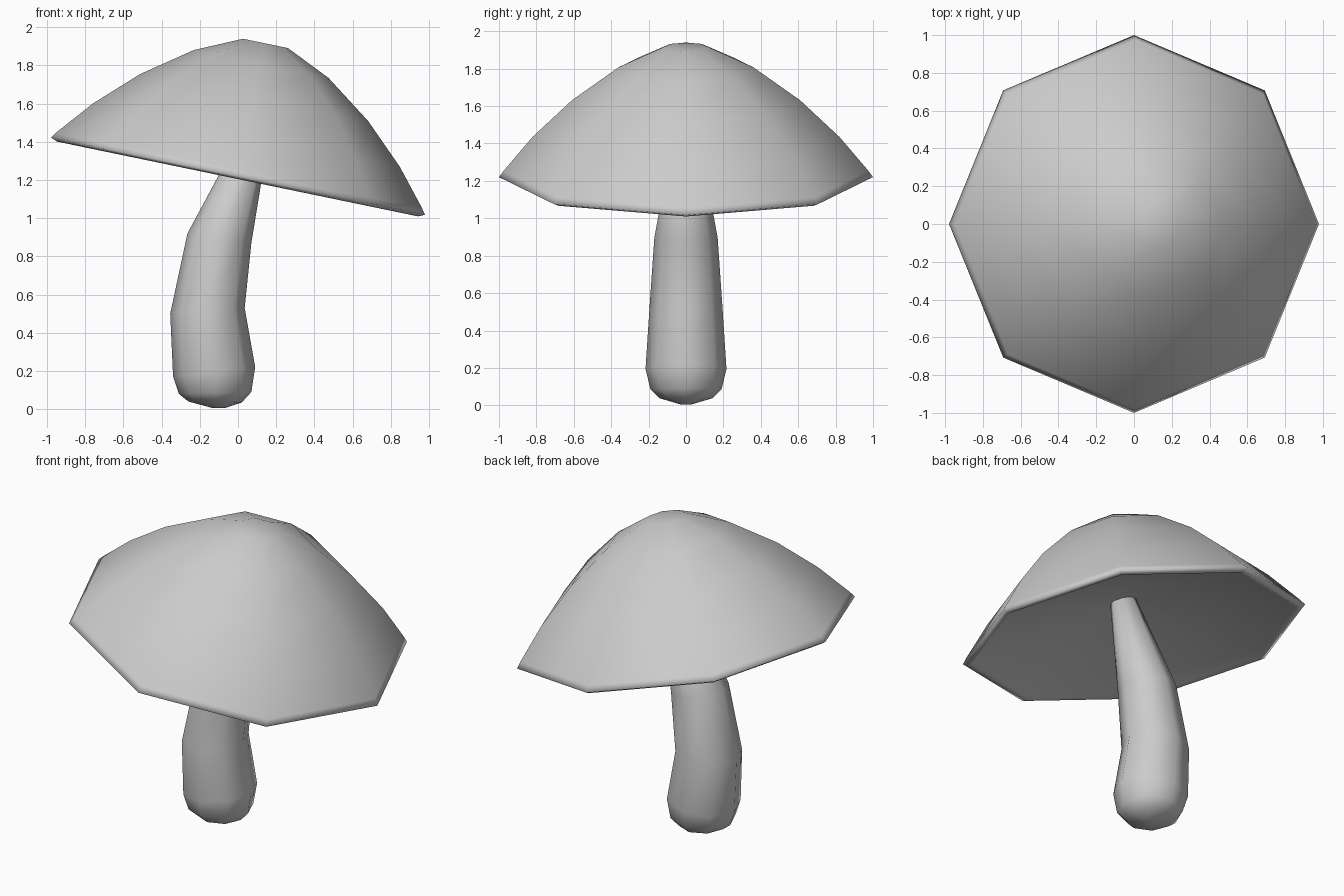
import bpy, bmesh, math
from mathutils import Vector

cube = bpy.data.objects.get("Cube")
if cube:
    bpy.data.objects.remove(cube, do_unlink=True)

SIDES = 8
grey = bpy.data.materials.new("light_grey")
grey.use_nodes = True
grey.diffuse_color = (0.6, 0.6, 0.6, 1)
grey.node_tree.nodes["Principled BSDF"].inputs["Base Color"].default_value = (0.6, 0.6, 0.6, 1)


def loft(name, rings):
    """Skin rings, each given by its left and right points in the xz plane; close both ends."""
    bm = bmesh.new()
    loops = []
    for lx, lz, rx, rz in rings:
        left, right = Vector((lx, 0, lz)), Vector((rx, 0, rz))
        centre, arm = (left + right) / 2, (right - left) / 2
        depth = Vector((0, arm.length, 0))
        angles = [math.tau * i / SIDES for i in range(SIDES)]
        loops.append([bm.verts.new(centre + arm * math.cos(a) + depth * math.sin(a))
                      for a in angles])
    for low, high in zip(loops, loops[1:]):
        for i in range(SIDES):
            j = (i + 1) % SIDES
            bm.faces.new((low[i], low[j], high[j], high[i]))
    bm.faces.new(loops[0][::-1])
    bm.faces.new(loops[-1])
    bmesh.ops.recalc_face_normals(bm, faces=bm.faces)
    for face in bm.faces:
        face.smooth = True
    mesh = bpy.data.meshes.new(name)
    bm.to_mesh(mesh)
    bm.free()
    mesh.materials.append(grey)
    obj = bpy.data.objects.new(name, mesh)
    bpy.context.collection.objects.link(obj)
    return obj


# Bent, tapering stem with a rounded foot
loft("stem", [
    (-0.13, 0.005, -0.07, 0.005),
    (-0.26, 0.04, 0.02, 0.035),
    (-0.31, 0.08, 0.07, 0.09),
    (-0.34, 0.17, 0.09, 0.22),
    (-0.355, 0.50, 0.035, 0.53),
    (-0.265, 0.92, 0.07, 0.87),
    (0.02, 1.45, 0.16, 1.42),
])

# Tilted cap: hollow underside, thin rim, then the domed top (radius, height)
profile = [(0.08, 0.2), (0.5, 0.12), (0.945, -0.005), (0.965, -0.015), (1.0, 0.0),
           (0.975, 0.035), (0.82, 0.22), (0.61, 0.42), (0.36, 0.6), (0.12, 0.71)]
cap = loft("cap", [(-r, h, r, h) for r, h in profile])
cap.location = (0, 0, 1.22)
cap.rotation_euler = (0, math.radians(11.7), 0)
